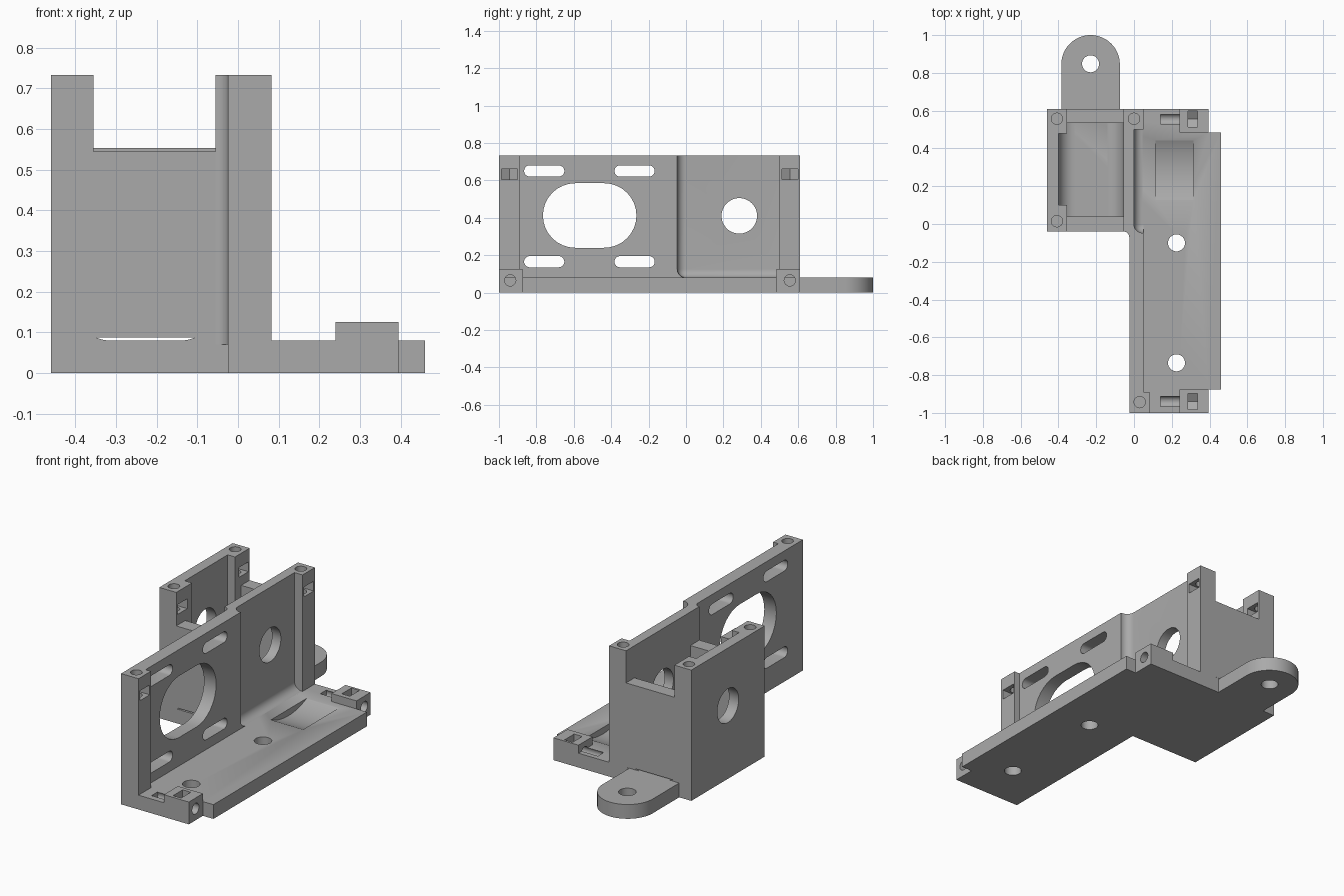
import bpy, bmesh
from math import sin, cos, pi, radians
from mathutils import Vector

cube = bpy.data.objects.get("Cube")
if cube:
    bpy.data.objects.remove(cube, do_unlink=True)

GREY = (0.4, 0.4, 0.4, 1)
mat = bpy.data.materials.new("plain grey")
mat.use_nodes = True
mat.diffuse_color = GREY
mat.node_tree.nodes["Principled BSDF"].inputs["Base Color"].default_value = GREY


def arc(cx, cy, r, a0, a1, n=12):
    """Points along an arc, angles in degrees."""
    steps = [radians(a0 + (a1 - a0) * i / n) for i in range(n + 1)]
    return [(cx + r * cos(a), cy + r * sin(a)) for a in steps]


def circle(cx, cy, r, n=32):
    return arc(cx, cy, r, 0, 360, n)[:-1]


def slot(cx, cy, length, height):
    r, d = height / 2, (length - height) / 2
    return arc(cx + d, cy, r, -90, 90, 16) + arc(cx - d, cy, r, 90, 270, 16)


def rect(u0, u1, v0, v1):
    return [(u0, v0), (u1, v0), (u1, v1), (u0, v1)]


def prism(name, pts, lo, hi, axis="z"):
    """Extrude a flat outline along an axis."""
    place = {"x": lambda u, v, w: (w, u, v),
             "y": lambda u, v, w: (u, w, v),
             "z": lambda u, v, w: (u, v, w)}[axis]
    bm = bmesh.new()
    low = [bm.verts.new(place(u, v, lo)) for u, v in pts]
    top = [bm.verts.new(place(u, v, hi)) for u, v in pts]
    bm.faces.new(low)
    bm.faces.new(top)
    for i in range(len(pts)):
        j = (i + 1) % len(pts)
        bm.faces.new((low[i], low[j], top[j], top[i]))
    bmesh.ops.recalc_face_normals(bm, faces=bm.faces)
    mesh = bpy.data.meshes.new(name)
    bm.to_mesh(mesh)
    bm.free()
    mesh.materials.append(mat)
    ob = bpy.data.objects.new(name, mesh)
    bpy.context.collection.objects.link(ob)
    return ob


def activate(ob):
    bpy.ops.object.select_all(action="DESELECT")
    ob.select_set(True)
    bpy.context.view_layer.objects.active = ob


def cut(ob, cutters):
    activate(ob)
    for c in cutters:
        mod = ob.modifiers.new("cut", "BOOLEAN")
        mod.operation = "DIFFERENCE"
        mod.solver = "EXACT"
        mod.object = c
        bpy.ops.object.modifier_apply(modifier=mod.name)


def nut_outline(c_deep, c_side, reach):
    """Hex nut seat open towards positive depth, as (depth, side)."""
    s = 0.0425
    return [(c_deep - 0.049, c_side), (c_deep - 0.0245, c_side - s),
            (c_deep + reach, c_side - s), (c_deep + reach, c_side + s),
            (c_deep - 0.0245, c_side + s)]


TOP, FLOOR = 0.733, 0.08
SINK = 0.07           # wall feet sit slightly inside the base
helpers, parts = [], []


def cutter(pts, lo, hi, axis):
    c = prism("cutter", pts, lo, hi, axis)
    c.hide_render = True
    helpers.append(c)
    return c


def post_cuts(x, y):
    """Vertical screw hole with a nut seat opening to +x."""
    return [cutter(circle(x, y, 0.03), 0.48, 0.8, "z"),
            cutter(nut_outline(x, y, 0.12), 0.605, 0.66, "z")]


# Base plate
base = prism("base_plate", [(-.46, -.04), (-.025, -.04), (-.025, -1), (.395, -1),
                            (.395, -.875), (.46, -.875), (.46, .485),
                            (.395, .485), (.395, .61), (-.46, .61)], 0, FLOOR)
cut(base, [cutter(circle(.225, y, .045), -.1, .2, "z") for y in (-.1, -.735)])
# Shallow curved clearance in the base
cut(base, [cutter(circle(.285, .41, .366, 128), .115, .315, "x")])
parts.append(base)

# Clamp blocks with horizontal screws and nut seats
for name, y0, y1, yc in (("front_clamp_block", -1, -.875, -.94),
                         ("rear_clamp_block", .485, .61, .555)):
    block = prism(name, rect(.24, .395, y0, y1), 0, .125)
    nut = [(side, deep) for deep, side in nut_outline(.065, yc, .12)]
    tools = [cutter(circle(yc, .065, .03), .14, .45, "x"),
             cutter(nut, .285, .335, "x")]
    cut(block, tools)
    cut(base, tools)
    parts.append(block)

# Rounded mounting tab
tab = prism("mounting_tab", [(-.385, .6), (-.075, .6)]
            + arc(-.23, .845, .155, 0, 180, 32), 0, FLOOR)
cut(tab, [cutter(circle(-.23, .848, .045), -.1, .2, "z")])
parts.append(tab)

# Long side wall with its end post
wall = prism("long_side_wall", [(-.025, -1), (.083, -1), (.083, -.89), (.05, -.89),
                                (.05, .61), (-.055, .61), (-.055, -.04)]
             + arc(-.055, -.07, .03, 90, 0, 8)[1:], SINK, TOP)

# Rounded recess in the wall
recess = cutter(rect(0, .12, -.047, .5), FLOOR, .9, "z")
bm = bmesh.new()
bm.from_mesh(recess.data)
corner = min(bm.verts, key=lambda v: (v.co - Vector((0, -.047, FLOOR))).length)
bmesh.ops.bevel(bm, geom=list(corner.link_edges), offset=.045, segments=8,
                profile=.5, affect="EDGES")
bmesh.ops.recalc_face_normals(bm, faces=bm.faces)
bm.to_mesh(recess.data)
bm.free()
shaft = cutter(circle(.285, .41, .095, 48), -.6, .2, "x")
window = cutter(slot(-.515, .412, .5, .345), -.2, .2, "x")
slots = [cutter(slot(y, z, .215, .06), -.2, .2, "x")
         for y in (-.758, -.275) for z in (.165, .65)]
cut(wall, [recess, shaft, window] + slots + post_cuts(.03, -.943) + post_cuts(0, .557))
parts.append(wall)

# Short outer wall with two posts
outer = prism("outer_wall", [(-.46, -.04), (-.355, -.04), (-.355, .1), (-.4, .1),
                             (-.4, .48), (-.355, .48), (-.355, .61), (-.46, .61)],
              SINK, TOP)
cut(outer, [shaft] + post_cuts(-.408, .015) + post_cuts(-.408, .557))
parts.append(outer)

# Cross walls, leaving a thin slit above the floor
parts.append(prism("front_cross_wall", rect(-.36, -.05, -.04, .04), .087, .545))
parts.append(prism("rear_cross_wall", rect(-.36, -.05, .535, .61), .087, .553))

# Floor fillets inside the box
r = .085
for name, x, s in (("outer_floor_fillet", -.4, 1), ("inner_floor_fillet", -.055, -1)):
    curve = [(x + s * u, v) for u, v in arc(r, FLOOR + r, r, 180, 270, 12)]
    parts.append(prism(name, [(x, FLOOR - .005), *curve, (x + s * r, FLOOR - .005)],
                       -.039, .609, "y"))

for c in helpers:
    bpy.data.objects.remove(c, do_unlink=True)
for p in parts:
    activate(p)
    bpy.ops.object.shade_smooth_by_angle(angle=radians(30))
